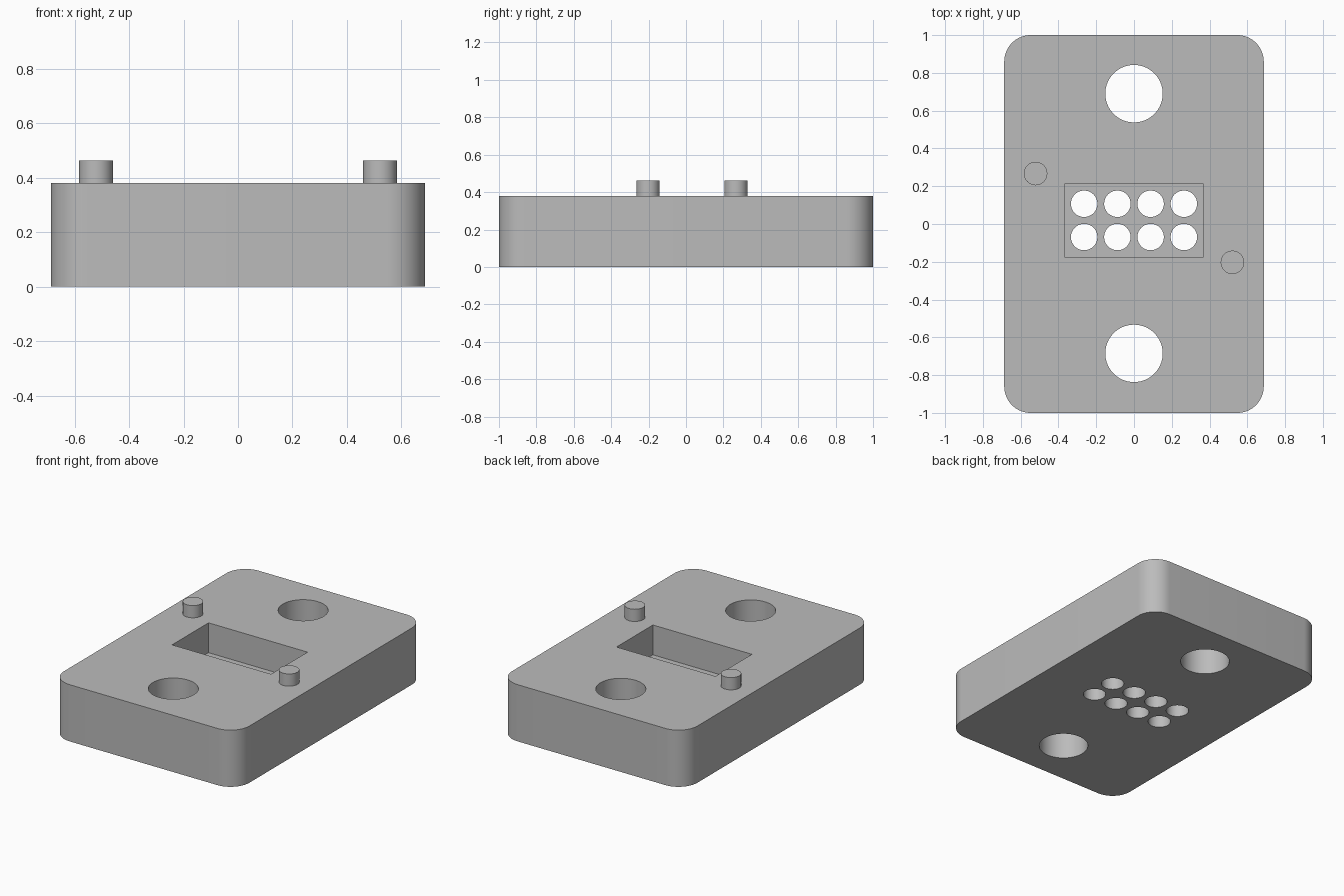
import bpy
import math

cube = bpy.data.objects.get("Cube")
if cube:
    bpy.data.objects.remove(cube, do_unlink=True)

HEIGHT, FLOOR, PIN_TOP = 0.38, 0.18, 0.462

grey = bpy.data.materials.new("plain grey")
grey.use_nodes = True
colour = (0.5, 0.5, 0.5, 1)
grey.diffuse_color = colour
grey.node_tree.nodes["Principled BSDF"].inputs["Base Color"].default_value = colour


def box(name, x0, x1, y0, y1, z0, z1):
    bpy.ops.mesh.primitive_cube_add(size=1, location=((x0 + x1) / 2, (y0 + y1) / 2, (z0 + z1) / 2))
    ob = bpy.context.object
    ob.name = name
    ob.scale = (x1 - x0, y1 - y0, z1 - z0)
    bpy.ops.object.transform_apply(location=False, rotation=False, scale=True)
    ob.data.materials.append(grey)
    return ob


def cylinder(name, x, y, radius, z0, z1):
    bpy.ops.mesh.primitive_cylinder_add(vertices=64, radius=radius, depth=z1 - z0,
                                        location=(x, y, (z0 + z1) / 2))
    ob = bpy.context.object
    ob.name = name
    ob.data.materials.append(grey)
    return ob


def smooth(ob):
    bpy.ops.object.select_all(action='DESELECT')
    ob.select_set(True)
    bpy.context.view_layer.objects.active = ob
    bpy.ops.object.shade_smooth_by_angle(angle=math.radians(30))


# Block with rounded upright corners
block = box("block", -0.687, 0.687, -1, 1, 0, HEIGHT)
weights = block.data.attributes.new("bevel_weight_edge", 'FLOAT', 'EDGE')
for edge in block.data.edges:
    a, b = (block.data.vertices[i].co for i in edge.vertices)
    weights.data[edge.index].value = float(abs(a.z - b.z) > 0.1)
bevel = block.modifiers.new("round corners", 'BEVEL')
bevel.limit_method = 'WEIGHT'
bevel.width = 0.14
bevel.segments = 16

# Cutters: contact pocket, mounting holes and contact holes
cutters = [box("pocket_cutter", -0.367, 0.367, -0.174, 0.212, FLOOR, 0.6)]
for y in (0.69, -0.685):
    cutters.append(cylinder("mounting_hole_cutter", 0, y, 0.152, -0.1, 0.6))
for y in (0.107, -0.069):
    for column in range(4):
        x = (column - 1.5) * 0.176
        cutters.append(cylinder("contact_hole_cutter", x, y, 0.07, -0.1, FLOOR + 0.1))

for cutter in cutters:
    cut = block.modifiers.new("cut", 'BOOLEAN')
    cut.operation = 'DIFFERENCE'
    cut.solver = 'EXACT'
    cut.object = cutter

# Bake the cuts, then drop the cutters
bpy.context.view_layer.update()
depsgraph = bpy.context.evaluated_depsgraph_get()
block.data = bpy.data.meshes.new_from_object(block.evaluated_get(depsgraph))
block.modifiers.clear()
for cutter in cutters:
    bpy.data.objects.remove(cutter, do_unlink=True)
smooth(block)

# Locating pins
for side, x, y in (("right", -0.521, 0.267), ("left", 0.521, -0.203)):
    smooth(cylinder(side + "_locating_pin", x, y, 0.062, HEIGHT - 0.02, PIN_TOP))
